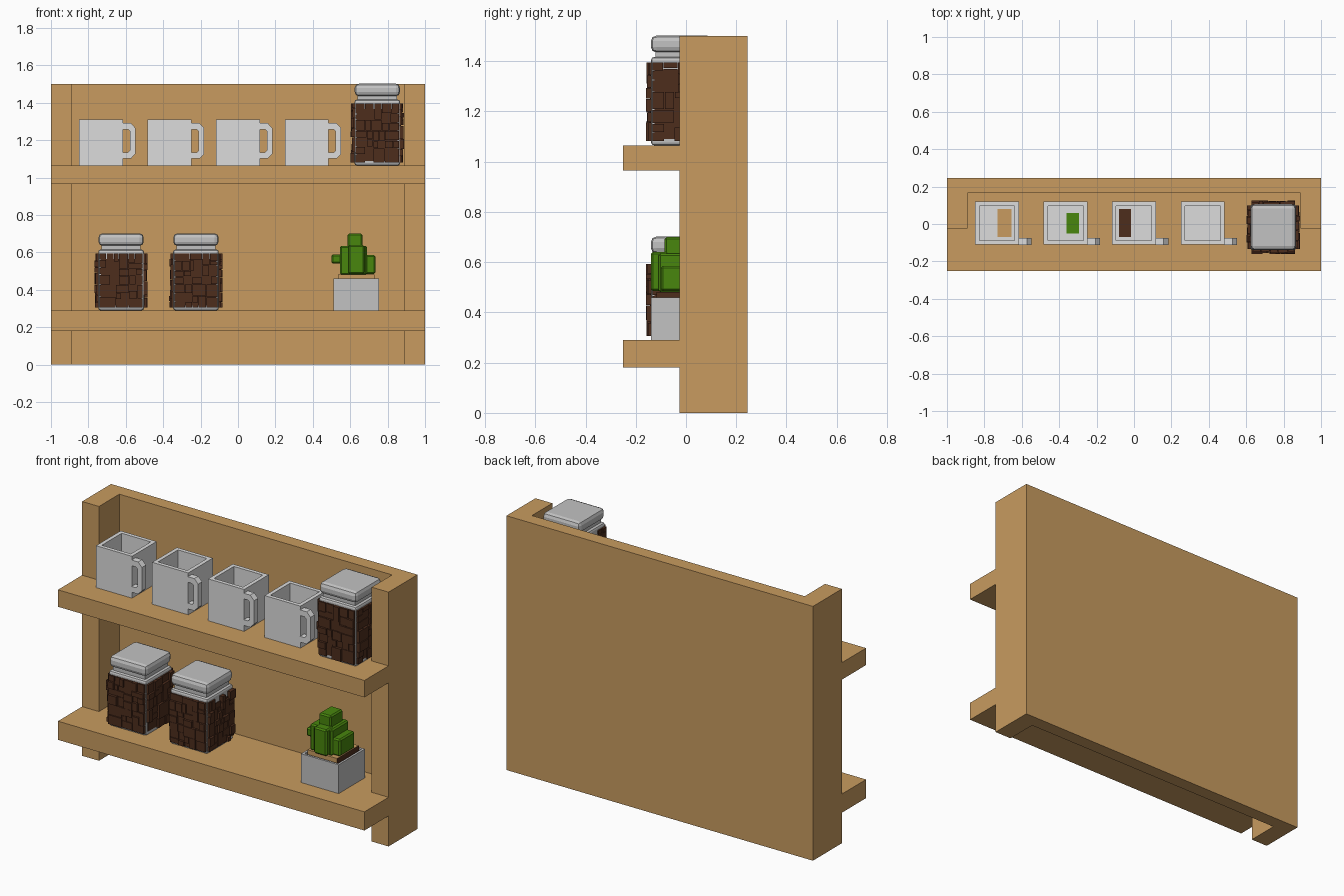
import bpy, bmesh, random
from mathutils import Vector, Matrix

if "Cube" in bpy.data.objects:
    bpy.data.objects.remove(bpy.data.objects["Cube"])

random.seed(4)

def mat(name, r, g, b):
    m = bpy.data.materials.new(name)
    m.diffuse_color = (r, g, b, 1)
    m.use_nodes = True
    m.node_tree.nodes["Principled BSDF"].inputs["Base Color"].default_value = m.diffuse_color
    return m

WOOD = mat("wood", 0.58, 0.33, 0.115)
WHITE = mat("white ceramic", 0.72, 0.72, 0.72)
GREY = mat("grey glass", 0.54, 0.54, 0.54)
BROWN = mat("coffee brown", 0.075, 0.026, 0.012)
GREEN = mat("plant green", 0.065, 0.24, 0.004)

def add_box(bm, x0, x1, y0, y1, z0, z1):
    c = Vector(((x0 + x1) / 2, (y0 + y1) / 2, (z0 + z1) / 2))
    s = Matrix.Diagonal((x1 - x0, y1 - y0, z1 - z0, 1))
    return bmesh.ops.create_cube(bm, size=1, matrix=Matrix.Translation(c) @ s)["verts"]

def finish(bm, name, *mats):
    bmesh.ops.recalc_face_normals(bm, faces=bm.faces)
    me = bpy.data.meshes.new(name)
    bm.to_mesh(me)
    bm.free()
    for m in mats:
        me.materials.append(m)
    ob = bpy.data.objects.new(name, me)
    bpy.context.collection.objects.link(ob)
    return ob

def box(name, m, *dims, bevel=0):
    bm = bmesh.new()
    add_box(bm, *dims)
    if bevel:
        bmesh.ops.bevel(bm, geom=bm.edges[:], offset=bevel, segments=2, profile=0.5, affect='EDGES')
    return finish(bm, name, m)

def hollow_box(bm, dims, wall, depth):
    # open vessel: inset the top face and push it down
    add_box(bm, *dims)
    top = max(bm.faces, key=lambda f: f.calc_center_median().z)
    bmesh.ops.inset_region(bm, faces=[top], thickness=wall)
    new = bmesh.ops.extrude_discrete_faces(bm, faces=[top])["faces"][0]
    bmesh.ops.translate(bm, verts=new.verts, vec=(0, 0, -depth))

# wooden frame
box("back_panel", WOOD, -0.89, 0.89, 0.165, 0.245, 0, 1.5)
for side, x in (("left", -1), ("right", 0.89)):
    box(side + "_post", WOOD, x, x + 0.11, -0.025, 0.245, 0, 1.5)
for name, z0, z1 in (("lower_shelf", 0.18, 0.29), ("upper_shelf", 0.965, 1.065)):
    bm = bmesh.new()
    add_box(bm, -1, 1, -0.25, -0.025, z0, z1)
    add_box(bm, -0.89, 0.89, -0.025, 0.165, z0, z1)
    finish(bm, name, WOOD)

# mugs with angular handles
def mug(x, n):
    z = 1.065
    bm = bmesh.new()
    hollow_box(bm, (x, x + 0.235, -0.11, 0.12, z, z + 0.247), 0.032, 0.21)
    finish(bm, f"mug_{n}", WHITE)
    outer = [(0, .226), (.045, .226), (.07, .2), (.07, .062), (.045, .036), (0, .036)]
    inner = [(0, .193), (.03, .193), (.04, .183), (.04, .08), (.03, .07), (0, .07)]
    bm = bmesh.new()
    rings = [[bm.verts.new((x + 0.232 + px, y, z + pz)) for y, prof in
              ((-.113, o), (-.113, i), (-.075, i), (-.075, o)) for px, pz in (prof,)]
             for o, i in zip(outer, inner)]
    for a, b in zip(rings, rings[1:]):
        for k in range(4):
            bm.faces.new((a[k], a[(k + 1) % 4], b[(k + 1) % 4], b[k]))
    bm.faces.new(rings[0])
    bm.faces.new(rings[-1])
    finish(bm, f"mug_handle_{n}", WHITE)

for n, x in enumerate((-0.85, -0.483, -0.118, 0.25), 1):
    mug(x, n)

# coloured patches on the mug floors
for name, m, x0, x1, y0, y1 in (("wood_patch", WOOD, -0.73, -0.655, -0.07, 0.08),
                                ("green_patch", GREEN, -0.36, -0.295, -0.05, 0.06),
                                ("brown_patch", BROWN, -0.08, -0.015, -0.07, 0.08)):
    box(name, m, x0, x1, y0, y1, 1.1, 1.108)

# coffee jars
def split(rect, out):
    # random subdivision of a rectangle into irregular tiles
    a0, a1, b0, b1 = rect
    w, h = a1 - a0, b1 - b0
    if max(w, h) < 0.06 or (max(w, h) < 0.09 and random.random() < 0.35):
        out.append(rect)
        return
    t = random.uniform(0.35, 0.65)
    if w > h:
        split((a0, a0 + w * t, b0, b1), out)
        split((a0 + w * t, a1, b0, b1), out)
    else:
        split((a0, a1, b0, b0 + h * t), out)
        split((a0, a1, b0 + h * t, b1), out)

def jar(n, cx, z, body, total):
    cy, r = -0.017, 0.122
    box(f"jar_glass_{n}", GREY, cx - r, cx + r, cy - r, cy + r, z, z + body, bevel=0.012)
    box(f"jar_neck_{n}", GREY, cx - .105, cx + .105, cy - .105, cy + .105, z + body - .01, z + total - .05)
    box(f"jar_lid_{n}", GREY, cx - .121, cx + .121, cy - .123, cy + .123,
        z + total - .067, z + total, bevel=0.022)
    bm = bmesh.new()
    top = body - 0.02
    for k in range(4):
        turn = Matrix.Translation((cx, cy, z)) @ Matrix.Rotation(k * 1.5707963, 4, 'Z')
        verts = add_box(bm, -.108, .108, -r - .004, -r + .02, .025, top - .03)
        tiles = []
        split((-.117, .117, .015, top), tiles)
        for a0, a1, b0, b1 in tiles:
            edge = b1 > top - .01 or b0 < .02
            if edge and random.random() < 0.25:
                continue
            g = 0.0015
            verts += add_box(bm, a0 + g, a1 - g, -r - random.uniform(.007, .021), -r + .02,
                             b0 + g, b1 - g)
        bmesh.ops.transform(bm, matrix=turn, verts=verts)
    finish(bm, f"coffee_beans_{n}", BROWN)

jar(1, -0.625, 0.29, 0.325, 0.412)
jar(2, -0.225, 0.29, 0.325, 0.412)
jar(3, 0.745, 1.065, 0.352, 0.437)

# plant pot with soil
bm = bmesh.new()
hollow_box(bm, (0.51, 0.755, -0.14, 0.105, 0.29, 0.46), 0.018, 0.06)
finish(bm, "plant_pot", GREY)
bm = bmesh.new()
add_box(bm, 0.535, 0.73, -0.118, 0.083, 0.40, 0.482)
for f in bm.faces:
    f.normal_update()
    f.material_index = 1 if abs(f.normal.x) > 0.5 else 0
finish(bm, "soil", WOOD, BROWN)

# blocky bush
bm = bmesh.new()
px, py = 0.625, -0.02
for dx0, dx1, dy0, dy1, z0, z1 in ((-.04, .04, -.065, .05, .48, .70),
                                   (-.08, .065, -.09, .07, .48, .635),
                                   (-.125, -.03, -.06, .04, .54, .59),
                                   (.02, .11, -.08, .06, .485, .585),
                                   (-.035, .05, -.12, -.05, .485, .64),
                                   (-.06, .03, .04, .11, .49, .61)):
    v = add_box(bm, px + dx0, px + dx1, py + dy0, py + dy1, z0, z1)
    es = {e for w in v for e in w.link_edges}
    bmesh.ops.bevel(bm, geom=list(es), offset=0.008, segments=1, affect='EDGES')
finish(bm, "bush", GREEN)
